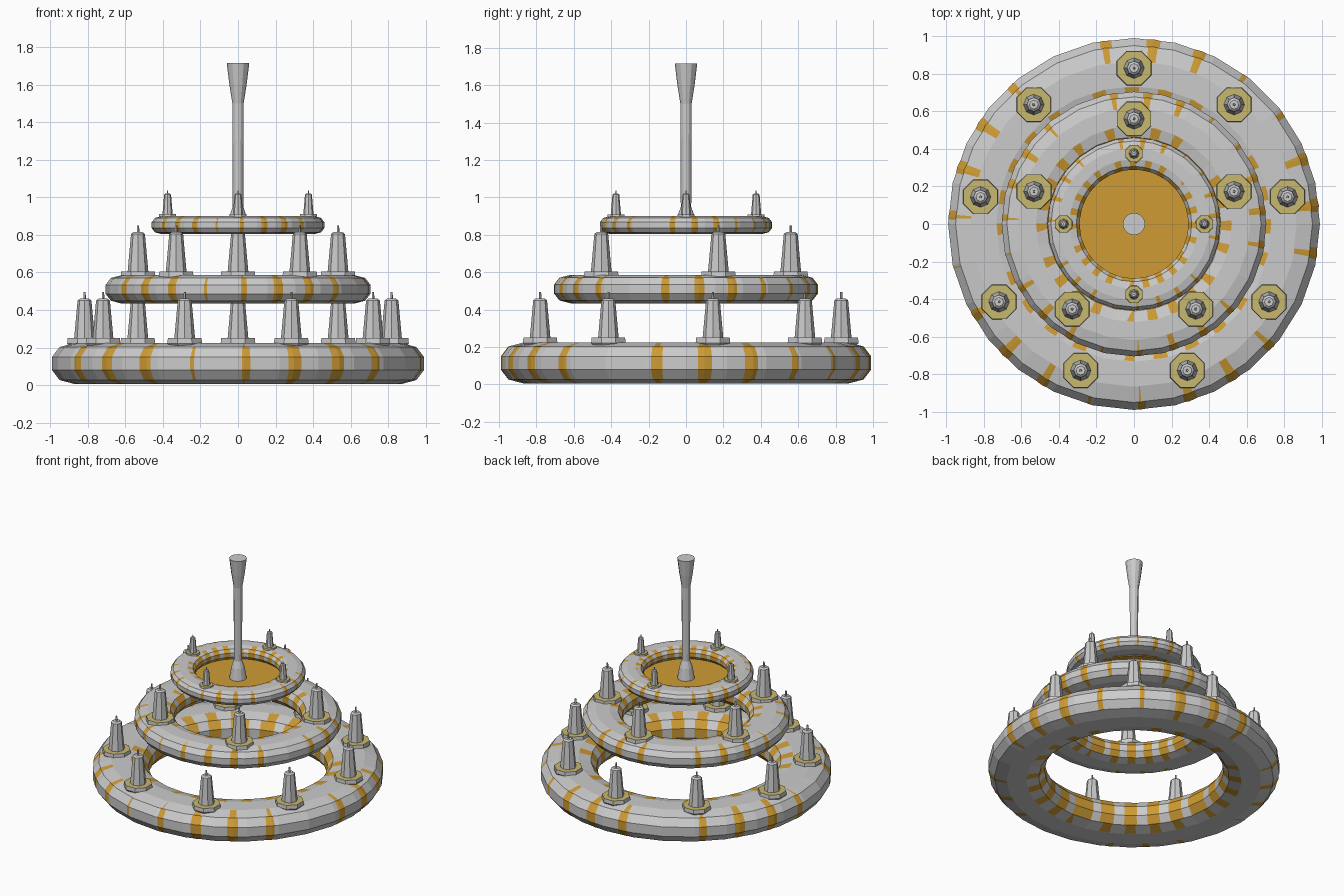
import bpy, bmesh
from math import sin, cos, pi, radians

if "Cube" in bpy.data.objects:
    bpy.data.objects.remove(bpy.data.objects["Cube"])


def material(name, rgb):
    m = bpy.data.materials.new(name)
    m.diffuse_color = (*rgb, 1)
    m.use_nodes = True
    m.node_tree.nodes["Principled BSDF"].inputs["Base Color"].default_value = m.diffuse_color
    return m


gold = material("gold", (0.62, 0.33, 0.035))
pale = material("pale_gold", (0.58, 0.48, 0.16))


def lathe(name, profile, sides, loc=(0, 0, 0), closed=False, turn=0.0, mat=None):
    """Revolve (radius, z) points; open profiles are capped at both ends."""
    bm = bmesh.new()
    rows = [[bm.verts.new((r * cos(turn + 2 * pi * i / sides),
                           r * sin(turn + 2 * pi * i / sides), z))
             for i in range(sides)] for r, z in profile]
    pairs = list(zip(rows, rows[1:]))
    if closed:
        pairs.append((rows[-1], rows[0]))
    else:
        bm.faces.new(rows[0][::-1])
        bm.faces.new(rows[-1])
    for a, b in pairs:
        for i in range(sides):
            j = (i + 1) % sides
            bm.faces.new((a[i], a[j], b[j], b[i]))
    bmesh.ops.recalc_face_normals(bm, faces=bm.faces)
    me = bpy.data.meshes.new(name)
    bm.to_mesh(me)
    bm.free()
    ob = bpy.data.objects.new(name, me)
    ob.location = loc
    bpy.context.collection.objects.link(ob)
    if mat:
        me.materials.append(mat)
    return ob


# flattened ring cross-section, in units of half width and half height
quarter = [(1.0, 0.32), (0.79, 0.8), (0.35, 1.0)]
half = quarter + [(-x, z) for x, z in reversed(quarter)]
section = half + [(x, -z) for x, z in reversed(half)]

# ring: name, mid radius, half width, centre z, half height,
# candle count, candle radius, cup z, candle scale in width, candle height
tiers = [
    ("lower", 0.80, 0.19, 0.115, 0.11, 9, 0.83, 0.25, 1.0, 0.21),
    ("middle", 0.57, 0.135, 0.51, 0.076, 5, 0.56, 0.605, 1.0, 0.21),
    ("upper", 0.375, 0.085, 0.852, 0.048, 4, 0.375, 0.91, 0.5, 0.11),
]

for name, mid, hw, zc, hh, count, rad, cz, s, ch in tiers:
    # grey ring with an interleaved gilded shell showing through in patches
    prof = [(mid + hw * x, zc + hh * z) for x, z in section]
    lathe(name + "_ring", prof, 28, closed=True)
    shell = [(mid + hw * 0.995 * x, zc + hh * 0.995 * z) for x, z in section]
    lathe(name + "_ring_gilding", shell, 23, closed=True, turn=0.1, mat=gold)

    for k in range(count):
        a = radians(90) + 2 * pi * k / count
        p = (rad * cos(a), rad * sin(a), cz)
        # drip cup with a pale gold top
        cup = lathe(f"{name}_drip_cup_{k + 1}",
                    [(0.075 * s, -0.06 * s), (0.1 * s, -0.028 * s), (0.097 * s, 0)],
                    8, p, turn=pi / 8)
        cup.data.materials.append(None)
        cup.data.materials.append(pale)
        for f in cup.data.polygons:
            if f.normal.z > 0.9:
                f.material_index = 1
        # tapered candle and wick
        lathe(f"{name}_candle_{k + 1}",
              [(0.056 * s, -0.01), (0.037 * s, ch - 0.01 * s), (0.024 * s, ch)], 8, p)
        lathe(f"{name}_wick_{k + 1}",
              [(0.008 * s, ch - 0.01), (0.006 * s, ch + 0.035 * s)], 5, p)

# gilded plate closing the top ring
lathe("top_plate", [(0.31, 0.808), (0.31, 0.815)], 28, mat=gold)

# hanging stem, flared at both ends
lathe("stem", [(0.06, 0.812), (0.045, 0.9), (0.028, 0.95),
               (0.03, 1.5), (0.046, 1.6), (0.06, 1.715)], 12)
